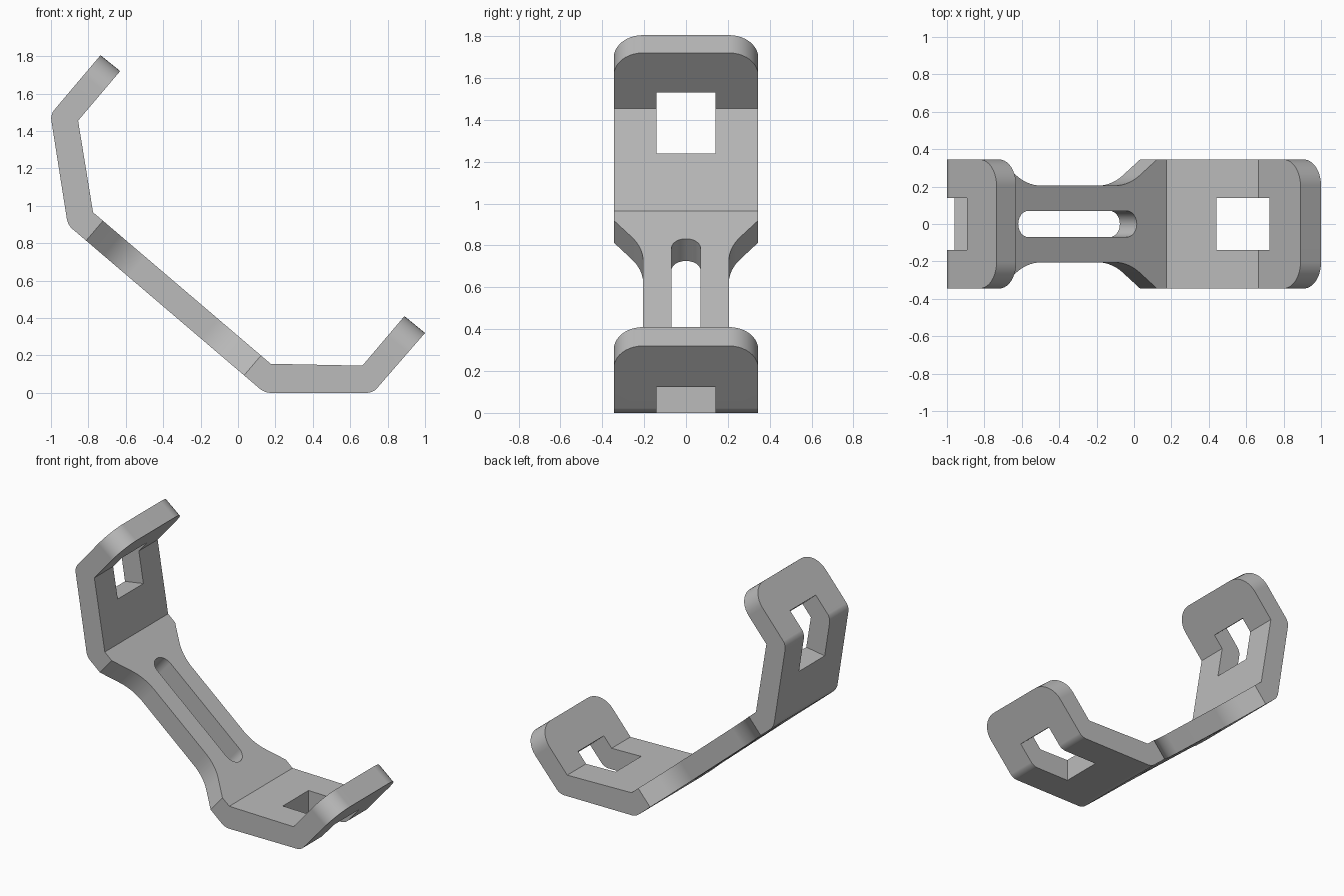
import bpy, bmesh, math
from mathutils import Matrix, Vector

cube = bpy.data.objects.get("Cube")
if cube:
    bpy.data.objects.remove(cube, do_unlink=True)

HALF = 0.345            # half width of the bracket
WAIST = 0.205           # half width of the narrowed strut

# Single grey material
grey = bpy.data.materials.new("plain grey")
grey.use_nodes = True
grey.diffuse_color = (0.5, 0.5, 0.5, 1)
grey.node_tree.nodes["Principled BSDF"].inputs["Base Color"].default_value = (0.5, 0.5, 0.5, 1)


def prism(bm, points, offset):
    """Extrude a closed loop of 3D points along offset."""
    face = bm.faces.new([bm.verts.new(p) for p in points])
    new = bmesh.ops.extrude_face_region(bm, geom=[face])["geom"]
    bmesh.ops.translate(bm, verts=[v for v in new if isinstance(v, bmesh.types.BMVert)], vec=offset)
    bmesh.ops.recalc_face_normals(bm, faces=bm.faces)


def finish(bm, name):
    mesh = bpy.data.meshes.new(name)
    bm.to_mesh(mesh)
    bm.free()
    mesh.materials.append(grey)
    obj = bpy.data.objects.new(name, mesh)
    bpy.context.collection.objects.link(obj)
    return obj


def side_prism(name, outline, half):
    """Prism across the width from an (x, z) outline."""
    bm = bmesh.new()
    prism(bm, [(x, -half, z) for x, z in outline], (0, 2 * half, 0))
    return finish(bm, name)


# Bent plate: outer line, then inner line back
outer = [(-0.735, 1.805), (-1.003, 1.488), (-0.91, 0.897), (0.142, 0), (0.722, 0), (1.0, 0.32)]
inner = [(0.89, 0.41), (0.665, 0.145), (0.175, 0.155), (-0.775, 0.965), (-0.855, 1.455), (-0.63, 1.72)]
bracket = side_prism("bracket", outer + inner, HALF)


def is_at(vert, points):
    return any((Vector((vert.co.x, vert.co.z)) - Vector(p)).length < 1e-4 for p in points)


# Round the hook corners and soften the outer bends
bm = bmesh.new()
bm.from_mesh(bracket.data)
ends = [outer[0], inner[-1]], [outer[-1], inner[0]]
corners = [e for e in bm.edges if abs(e.verts[0].co.y - e.verts[1].co.y) < 1e-4
           and any(all(is_at(v, pair) for v in e.verts) for pair in ends)]
bends = [e for e in bm.edges if abs(e.verts[0].co.y - e.verts[1].co.y) > 0.1
         and is_at(e.verts[0], outer[1:-1])]
bmesh.ops.bevel(bm, geom=bends, offset=0.03, offset_type='OFFSET', segments=4,
                profile=0.5, affect='EDGES')
corners = [e for e in corners if e.is_valid]
bmesh.ops.bevel(bm, geom=corners, offset=0.14, offset_type='OFFSET', segments=10,
                profile=0.5, affect='EDGES')
bm.to_mesh(bracket.data)
bm.free()

# Strut frame: s along the slope, y across, n out of the upper face
origin = Vector((inner[3][0], 0, inner[3][1]))
along = (Vector((inner[2][0], 0, inner[2][1])) - origin).normalized()
normal = Vector((-along.z, 0, along.x))


def strut_cutter(name, outline):
    bm = bmesh.new()
    prism(bm, [origin + along * s + Vector((0, y, 0)) + normal * -0.3 for s, y in outline], normal * 0.4)
    return finish(bm, name)


def arc(cx, cy, r, start, end, steps=12):
    angles = [math.radians(start + (end - start) * i / steps) for i in range(steps + 1)]
    return [(cx + r * math.cos(a), cy + r * math.sin(a)) for a in angles]


# Flared waist cuts, mirrored on both sides
TILT, RADIUS = 35, 0.31
rise = math.tan(math.radians(TILT))
s_top, s_low, margin = 0.07, 1.18, 0.1
reach = (HALF - WAIST) / rise + RADIUS * math.tan(math.radians(TILT / 2))
waist = [(s_top - margin / rise, HALF + margin)]
waist += arc(s_top + reach, WAIST + RADIUS, RADIUS, 270 - TILT, 270)
waist += arc(s_low - reach, WAIST + RADIUS, RADIUS, 270, 270 + TILT)
waist += [(s_low + margin / rise, HALF + margin)]
cutters = [strut_cutter("waist_cutter", [(s, y * side) for s, y in waist]) for side in (1, -1)]

# Rounded slot along the strut
slot = arc(0.275, 0, 0.07, 90, 270) + arc(0.968, 0, 0.07, -90, 90)
cutters.append(strut_cutter("slot_cutter", slot))

# Square windows wrapping the hook bends
base_window = [(0.44, -0.1), (0.94, -0.1), (0.94, 0.028), (0.64, 0.289), (0.44, 0.289)]
back_window = [(-1.05, 1.203), (-0.70, 1.259), (-0.70, 1.452), (-1.05, 1.755)]
cutters += [side_prism("window_cutter", w, 0.14) for w in (base_window, back_window)]

# Cut, then drop the helpers
bpy.ops.object.select_all(action='DESELECT')
bpy.context.view_layer.objects.active = bracket
bracket.select_set(True)
for cutter in cutters:
    cutter.hide_render = True
    mod = bracket.modifiers.new("cut", 'BOOLEAN')
    mod.operation = 'DIFFERENCE'
    mod.solver = 'EXACT'
    mod.object = cutter
    bpy.ops.object.modifier_apply(modifier=mod.name)
for cutter in cutters:
    bpy.data.objects.remove(cutter, do_unlink=True)

bpy.ops.object.shade_smooth_by_angle(angle=math.radians(25))
weighted = bracket.modifiers.new("flat face normals", 'WEIGHTED_NORMAL')
weighted.keep_sharp = True
